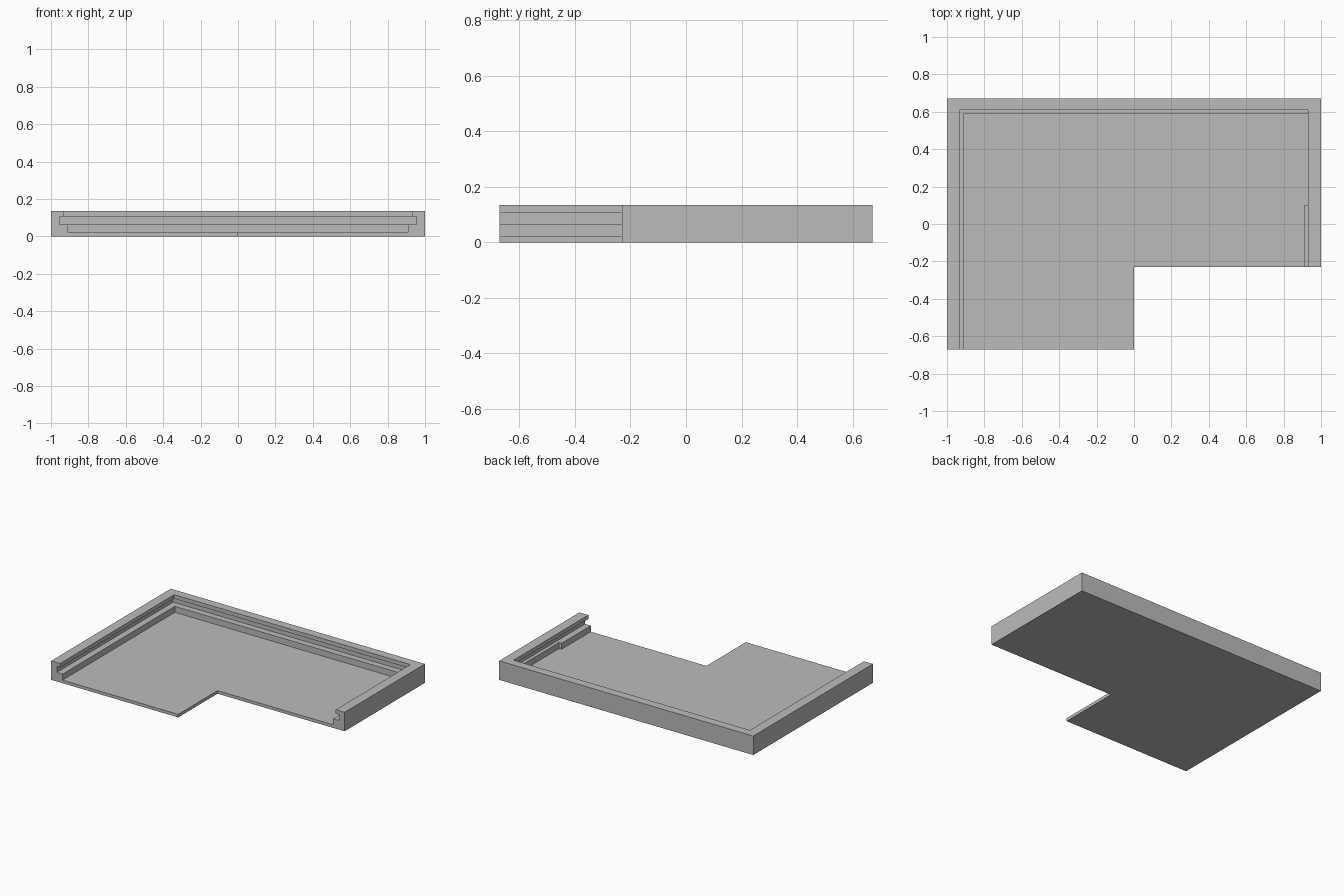
import bpy
import bmesh

if "Cube" in bpy.data.objects:
    bpy.data.objects.remove(bpy.data.objects["Cube"], do_unlink=True)

HALF_Y, STEP_Y = 0.672, -0.23      # depth and the cut-away corner
HEIGHT, FLOOR = 0.135, 0.022
LEDGE_Z, LIP_Z = 0.065, 0.107      # slot between the ledge and the lip

grey = bpy.data.materials.new("plain grey")
grey.use_nodes = True
colour = (0.5, 0.5, 0.5, 1)
grey.diffuse_color = colour
grey.node_tree.nodes["Principled BSDF"].inputs["Base Color"].default_value = colour


def prism(name, outline, z0, z1):
    """Extrude a counter-clockwise outline from z0 to z1."""
    bm = bmesh.new()
    base = bm.faces.new([bm.verts.new((x, y, z0)) for x, y in outline])
    top = bmesh.ops.extrude_face_region(bm, geom=[base])["geom"]
    verts = [v for v in top if isinstance(v, bmesh.types.BMVert)]
    bmesh.ops.translate(bm, verts=verts, vec=(0, 0, z1 - z0))
    bmesh.ops.recalc_face_normals(bm, faces=bm.faces)
    mesh = bpy.data.meshes.new(name)
    bm.to_mesh(mesh)
    bm.free()
    mesh.materials.append(grey)
    obj = bpy.data.objects.new(name, mesh)
    bpy.context.collection.objects.link(obj)
    return obj


def carve(target, x0, x1, y0, y1, z0, z1):
    """Cut a box out of the target."""
    cutter = prism("cutter", [(x0, y0), (x1, y0), (x1, y1), (x0, y1)], z0, z1)
    cutter.hide_render = True
    mod = target.modifiers.new("carve", "BOOLEAN")
    mod.operation = "DIFFERENCE"
    mod.solver = "EXACT"
    mod.object = cutter
    bpy.context.view_layer.objects.active = target
    bpy.ops.object.modifier_apply(modifier=mod.name)
    bpy.data.objects.remove(cutter, do_unlink=True)


# L-shaped block
tray = prism("tray", [(-1, -HALF_Y), (0, -HALF_Y), (0, STEP_Y),
                      (1, STEP_Y), (1, HALF_Y), (-1, HALF_Y)], 0, HEIGHT)

# Cavity, lip opening and sliding slot, all open to the front
carve(tray, -0.91, 0.91, -1, 0.59, FLOOR, 0.3)
carve(tray, -0.93, 0.93, -1, 0.61, 0.09, 0.3)
carve(tray, -0.955, 0.955, -1, 0.635, LEDGE_Z, LIP_Z)

# Recess in the ledge of the short wall
carve(tray, 0.8, 0.93, 0.10, 0.59, FLOOR, 0.09)
